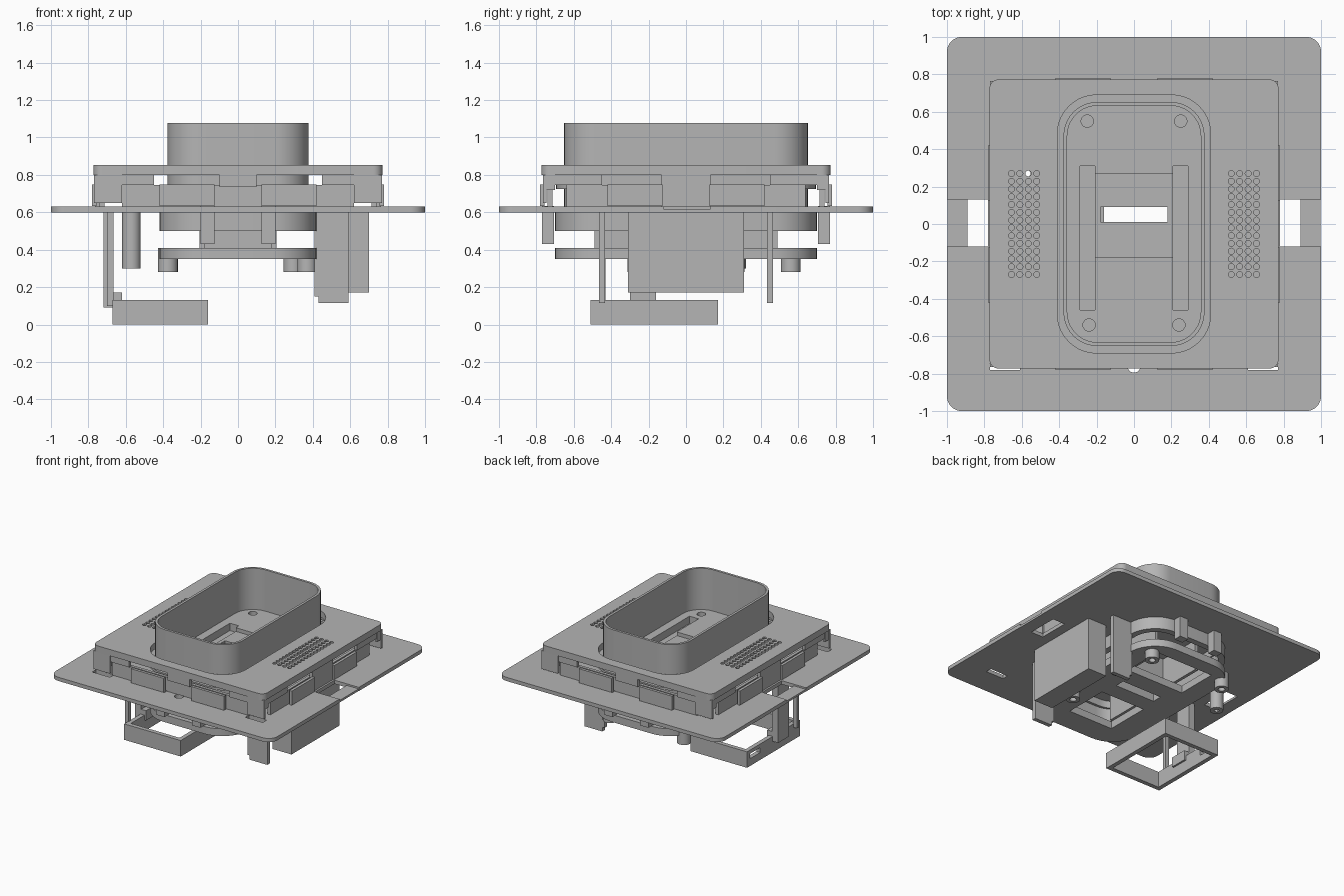
import bpy, bmesh, math
from mathutils import Matrix, Vector

old = bpy.data.objects.get("Cube")
if old:
    bpy.data.objects.remove(old, do_unlink=True)

grey = bpy.data.materials.new("light_grey_plastic")
grey.use_nodes = True
COLOUR = (0.46, 0.46, 0.46, 1)
grey.diffuse_color = COLOUR
grey.node_tree.nodes["Principled BSDF"].inputs["Base Color"].default_value = COLOUR


def finish(name, bm):
    bmesh.ops.recalc_face_normals(bm, faces=bm.faces)
    mesh = bpy.data.meshes.new(name)
    bm.to_mesh(mesh)
    bm.free()
    mesh.materials.append(grey)
    ob = bpy.data.objects.new(name, mesh)
    bpy.context.collection.objects.link(ob)
    return ob


def add_box(bm, x, y, z):
    size = [b - a for a, b in (x, y, z)]
    mid = [(a + b) / 2 for a, b in (x, y, z)]
    m = Matrix.Translation(mid) @ Matrix.Diagonal((*size, 1))
    bmesh.ops.create_cube(bm, size=1, matrix=m)


def boxes(name, *specs):
    bm = bmesh.new()
    for s in specs:
        add_box(bm, *s)
    return finish(name, bm)


def cylinders(name, points, r, z, sides=24):
    bm = bmesh.new()
    for x, y in points:
        bmesh.ops.create_cone(bm, cap_ends=True, segments=sides, radius1=r, radius2=r,
                              depth=z[1] - z[0],
                              matrix=Matrix.Translation((x, y, sum(z) / 2)))
    return finish(name, bm)


def slab(name, hx, hy, r, z, steps=10):
    """Rounded rectangle prism."""
    bm = bmesh.new()
    verts = []
    for i, (sx, sy) in enumerate(((1, 1), (-1, 1), (-1, -1), (1, -1))):
        for k in range(steps + 1):
            a = (i + k / steps) * math.pi / 2
            verts.append(bm.verts.new((sx * (hx - r) + r * math.cos(a),
                                       sy * (hy - r) + r * math.sin(a), z[0])))
    face = bm.faces.new(verts)
    top = bmesh.ops.extrude_face_region(bm, geom=[face])["geom"]
    bmesh.ops.translate(bm, vec=Vector((0, 0, z[1] - z[0])),
                        verts=[v for v in top if isinstance(v, bmesh.types.BMVert)])
    return finish(name, bm)


def cut(ob, *cutters):
    bpy.context.view_layer.objects.active = ob
    for c in cutters:
        c.hide_render = True
        mod = ob.modifiers.new("cut", "BOOLEAN")
        mod.operation, mod.solver, mod.object = "DIFFERENCE", "EXACT", c
        bpy.ops.object.modifier_apply(modifier=mod.name)
        bpy.data.objects.remove(c, do_unlink=True)
    return ob


def smooth(ob):
    bpy.ops.object.select_all(action="DESELECT")
    ob.select_set(True)
    bpy.context.view_layer.objects.active = ob
    bpy.ops.object.shade_smooth_by_angle(angle=math.radians(30))


def span(s, a, b):
    return (min(s * a, s * b), max(s * a, s * b))


BOTH = (-1, 1)
FAR = (-1, 2)
POST = (-0.57, 0.27)

# Wide mounting plate with side notches, corner slits and a central opening
base = slab("base_plate", 1, 1, 0.08, (0.60, 0.63))
cut(base,
    slab("opening", 0.36, 0.63, 0.17, FAR),
    boxes("notches", *[(span(s, 0.78, 1.1), (-0.12, 0.13), FAR) for s in BOTH]),
    boxes("slits", *[(span(s, 0.61, 0.77), (-0.78, -0.73), FAR) for s in BOTH]),
    cylinders("holes", [(0, -0.76)], 0.035, FAR),
    cylinders("post_hole", [POST], 0.018, FAR, 12))
boxes("notch_bridges", *[(span(s, 0.89, 0.998), (-0.12, 0.13), (0.60, 0.617)) for s in BOTH])

# Raised cover with two vent grids
cover = slab("cover_plate", 0.773, 0.773, 0.05, (0.80, 0.852))
vents = [(s * (0.52 + 0.045 * i), -0.27 + 0.54 * j / 13)
         for s in BOTH for i in range(4) for j in range(14)]
cut(cover, slab("opening", 0.41, 0.69, 0.21, FAR),
    cylinders("vent_holes", vents, 0.016, FAR, 12))

# Open cup wall
cup = slab("cup_wall", 0.377, 0.652, 0.18, (0.60, 1.077))
cut(cup, slab("inside", 0.357, 0.632, 0.16, FAR))

# Cup floor with screw holes, long grooves and a slotted recess
floor = slab("cup_floor", 0.365, 0.64, 0.165, (0.66, 0.74))
screws = [(s * 0.25, 0.55) for s in BOTH] + [(s * 0.24, -0.54) for s in BOTH]
cut(floor,
    cylinders("screw_holes", screws, 0.033, (0.68, 1)),
    boxes("grooves", *[(span(s, 0.209, 0.29), (-0.46, 0.31), (0.68, 1)) for s in BOTH]),
    boxes("recess", ((-0.21, 0.21), (-0.18, 0.27), (0.71, 1))),
    boxes("slot", ((-0.18, 0.18), (0.01, 0.09), FAR)))
flange = slab("cup_flange", 0.415, 0.695, 0.215, (0.725, 0.745))
cut(flange, slab("inside", 0.36, 0.635, 0.165, FAR))

# Lower skirt and the window frame below it
skirt = slab("lower_skirt", 0.42, 0.70, 0.24, (0.50, 0.60))
cut(skirt, slab("inside", 0.37, 0.65, 0.19, FAR))
bottom = slab("bottom_frame", 0.42, 0.70, 0.24, (0.35, 0.41))
cut(bottom, boxes("windows",
                  ((-0.2, 0.2), (-0.50, -0.13), FAR),
                  ((-0.26, 0.26), (0.24, 0.58), FAR),
                  ((-0.18, 0.18), (0.01, 0.09), FAR)))
boxes("inner_walls",
      *[(span(s, 0.18, 0.205), (-0.49, 0.49), (0.41, 0.66)) for s in BOTH],
      *[((-0.18, 0.18), y, (0.41, 0.66)) for y in ((-0.02, 0.01), (0.09, 0.12))])
feet = [(-0.375, 0.56), (0.295, 0.56), (0.37, -0.26), (0.37, 0.26)]
bosses = cylinders("screw_bosses", feet, 0.053, (0.28, 0.41))
cut(bosses, cylinders("bores", feet, 0.025, (0, 0.36)))

# Hollow post under the vents
post = cylinders("hollow_post", [POST], 0.05, (0.30, 0.61))
cut(post, cylinders("bore", [POST], 0.018, FAR, 12))

# Snap tabs, skirt segments and corner pieces around the cover
tabs, rim, corners, legs = [], [], [], []
for s in BOTH:
    rim.append((span(s, 0.735, 0.765), (-0.13, 0.13), (0.62, 0.80)))
    rim.append(((-0.10, 0.10), span(s, 0.735, 0.765), (0.735, 0.80)))
    rim.append(((-0.62, 0.62), span(s, 0.715, 0.74), (0.63, 0.745)))
    rim.append((span(s, 0.715, 0.74), (-0.64, 0.64), (0.63, 0.745)))
    for t in BOTH:
        tabs.append((span(t, 0.125, 0.42), span(s, 0.757, 0.78), (0.635, 0.75)))
        tabs.append((span(s, 0.757, 0.78), span(t, 0.125, 0.42), (0.635, 0.75)))
        rim.append((span(t, 0.45, 0.765), span(s, 0.735, 0.76), (0.745, 0.80)))
        rim.append((span(s, 0.735, 0.76), span(t, 0.45, 0.765), (0.745, 0.80)))
        corners.append((span(t, 0.62, 0.77), span(s, 0.745, 0.765), (0.65, 0.80)))
        corners.append((span(t, 0.745, 0.765), span(s, 0.70, 0.765), (0.72, 0.80)))
        legs.append((span(t, 0.125, 0.20), span(s, 0.705, 0.77), (0.43, 0.635)))
boxes("snap_tabs", *tabs)
boxes("rim_segments", *rim)
boxes("corner_pieces", *corners)
boxes("clip_legs", *legs)

# Side housing with a hanging clip at each end
boxes("side_housing", ((0.53, 0.70), (-0.31, 0.31), (0.17, 0.61)))
boxes("hanging_clips",
      *[((0.41, 0.59), span(s, 0.432, 0.465), (0.15, 0.61)) for s in BOTH],
      *[((0.43, 0.59), span(s, 0.432, 0.465), (0.115, 0.15)) for s in BOTH])

# Suspended rectangular frame and its arm
holder = boxes("lower_frame", ((-0.67, -0.16), (-0.51, 0.17), (0, 0.13)))
cut(holder, boxes("inside", ((-0.635, -0.195), (-0.475, 0.135), FAR)),
    boxes("side_notch", ((-0.8, -0.6), (0.0, 0.135), (0.06, 0.1))))
boxes("frame_arm", ((-0.72, -0.665), (-0.30, -0.16), (0.09, 0.61)),
      ((-0.70, -0.62), (-0.30, -0.16), (0.09, 0.17)),
      ((-0.70, -0.665), (-0.46, -0.43), (0.10, 0.61)))

for ob in (base, cover, cup, floor, flange, skirt, bottom, bosses, post):
    smooth(ob)
